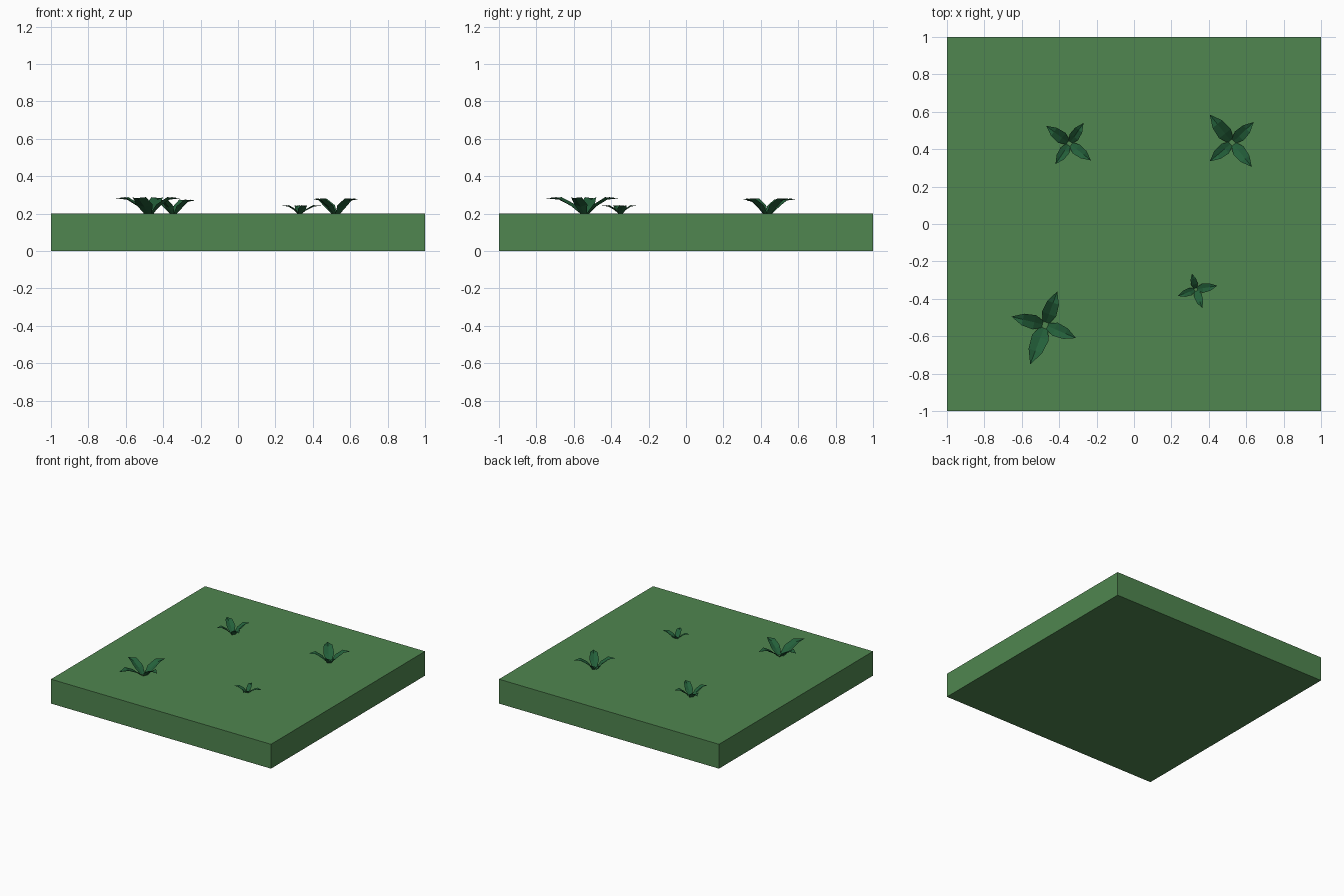
import bpy, bmesh
from mathutils import Vector

if "Cube" in bpy.data.objects:
    bpy.data.objects.remove(bpy.data.objects["Cube"])


def material(name, rgb):
    m = bpy.data.materials.new(name)
    m.diffuse_color = (*rgb, 1)
    m.use_nodes = True
    m.node_tree.nodes["Principled BSDF"].inputs["Base Color"].default_value = m.diffuse_color
    return m


GRASS = material("grass green", (0.080, 0.240, 0.080))
LEAF = material("dark leaf green", (0.017, 0.115, 0.042))
TOP = 0.2  # ground surface height

# ground slab
bpy.ops.mesh.primitive_cube_add(size=1, location=(0, 0, TOP / 2))
slab = bpy.context.object
slab.name = "ground_slab"
slab.scale = (2, 2, TOP)
slab.data.materials.append(GRASS)

# leaf stations: distance along leaf, half width / length, rib height, edge height
STATIONS = [(0.08, 0.10, 0.0, 0.0),
            (0.32, 0.21, 0.42, 0.55),
            (0.66, 0.17, 0.85, 1.0)]


def add_leaf(bm, centre, tip, height):
    """One folded leaf: a low rib with raised edges, ending in a point."""
    base = Vector((*centre, TOP))
    along = Vector((tip[0] - centre[0], tip[1] - centre[1], 0))
    side = Vector((-along.y, along.x, 0))
    rows = []
    for t, w, rib, edge in STATIONS:
        mid = base + along * t
        rows.append([bm.verts.new(mid + side * s * w
                                  + Vector((0, 0, height * (edge if s else rib))))
                     for s in (-1, 0, 1)])
    for a, b in zip(rows, rows[1:]):
        for i in (0, 1):
            bm.faces.new((a[i], a[i + 1], b[i + 1], b[i]))
    point = bm.verts.new(base + along + Vector((0, 0, height * 0.93)))
    for i in (0, 1):
        bm.faces.new((rows[-1][i], rows[-1][i + 1], point))


def add_plant(name, centre, height, tips):
    bm = bmesh.new()
    for tip in tips:
        add_leaf(bm, centre, tip, height)
    mesh = bpy.data.meshes.new(name)
    bm.to_mesh(mesh)
    bm.free()
    mesh.materials.append(LEAF)
    bpy.context.collection.objects.link(bpy.data.objects.new(name, mesh))


# four leafy plants
add_plant("plant_back_left", (-0.345, 0.43), 0.075,
          [(-0.47, 0.525), (-0.27, 0.54), (-0.23, 0.34), (-0.42, 0.32)])
add_plant("plant_back_right", (0.525, 0.435), 0.082,
          [(0.405, 0.585), (0.64, 0.545), (0.63, 0.305), (0.405, 0.335)])
add_plant("plant_front_left", (-0.475, -0.54), 0.088,
          [(-0.41, -0.36), (-0.655, -0.495), (-0.555, -0.75), (-0.31, -0.61)])
add_plant("plant_front_right", (0.33, -0.35), 0.045,
          [(0.31, -0.265), (0.445, -0.33), (0.365, -0.45), (0.235, -0.385)])
